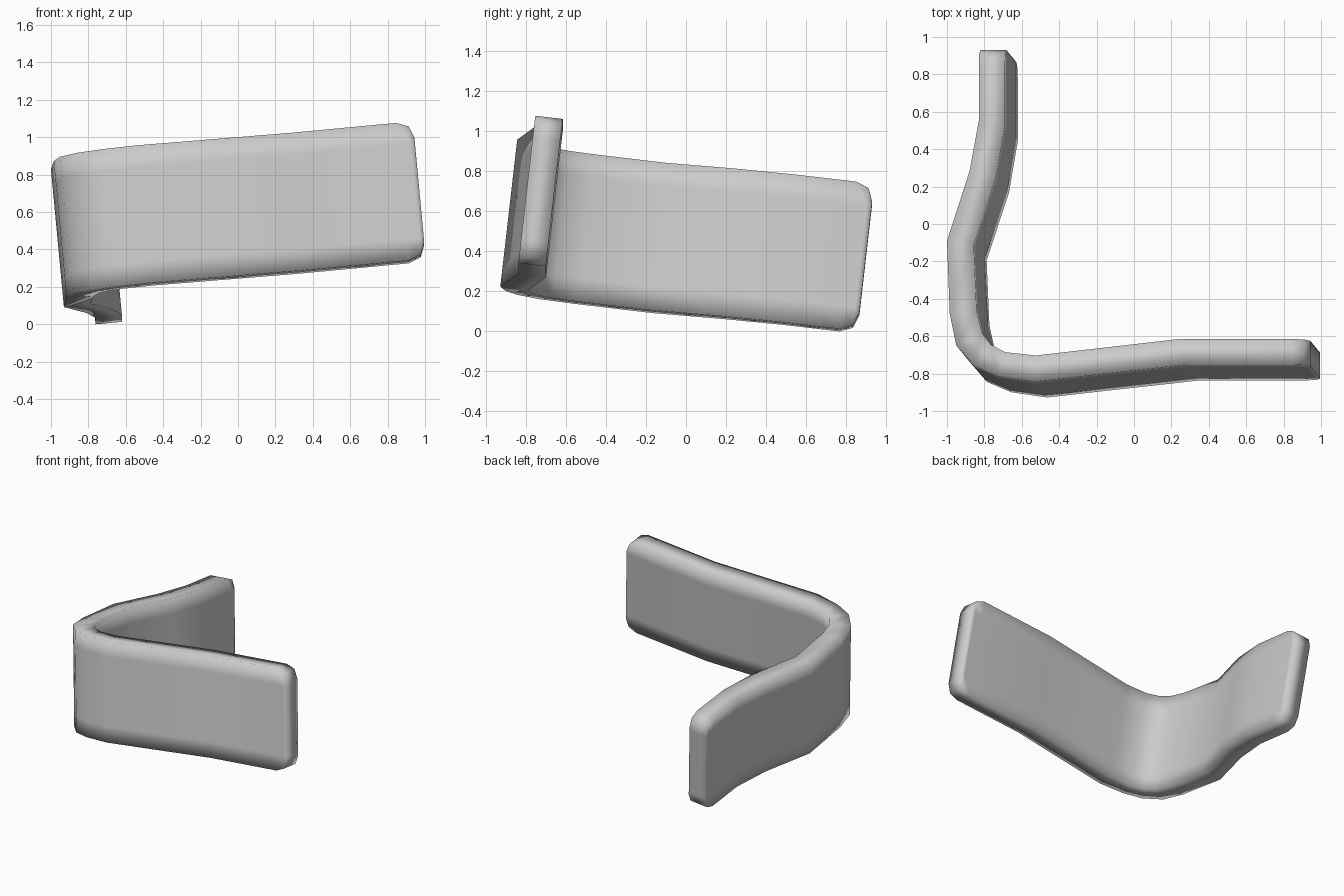
import bpy
import bmesh
from mathutils import Vector

cube = bpy.data.objects.get("Cube")
if cube:
    bpy.data.objects.remove(cube, do_unlink=True)

# Tilt of the band's plane, its height and its rounded end corners
SLOPE_X, SLOPE_Y, TOP = 0.094, -0.115, 0.91
HEIGHT, LOOP = 0.735, 0.115
CORNER = [0.09, 0.025]

# Plan of the top rim: outer and inner point at each station
stations = [
    ((-0.83, 0.94), (-0.69, 0.94)),
    ((-0.83, 0.915), (-0.69, 0.915)),
    ((-0.83, 0.85), (-0.69, 0.85)),
    ((-0.83, 0.55), (-0.69, 0.53)),
    ((-0.88, 0.28), (-0.738, 0.25)),
    ((-1.0, -0.09), (-0.857, -0.11)),
    ((-0.985, -0.48), (-0.842, -0.46)),
    ((-0.95, -0.65), (-0.815, -0.58)),
    ((-0.855, -0.76), (-0.765, -0.645)),
    ((-0.725, -0.815), (-0.69, -0.685)),
    ((-0.535, -0.843), (-0.525, -0.703)),
    ((0.28, -0.752), (0.24, -0.615)),
    ((0.845, -0.752), (0.845, -0.615)),
    ((0.91, -0.752), (0.91, -0.615)),
    ((0.935, -0.752), (0.935, -0.615)),
]


def place(plan, depth):
    """Put a plan point on the tilted rim, then lower it along the band's axis."""
    x, y = plan
    rim = Vector((x, y, SLOPE_X * x + SLOPE_Y * y + TOP))
    return rim + Vector((SLOPE_X, SLOPE_Y, -1)) * depth


# Band body: a closed ring of points at each station, bridged along the path
bm = bmesh.new()
rings = []
for i, (outer, inner) in enumerate(stations):
    from_end = min(i, len(stations) - 1 - i)
    trim = CORNER[from_end] if from_end < len(CORNER) else 0
    depths = [trim, LOOP, HEIGHT - LOOP, HEIGHT - trim]
    ring = [bm.verts.new(place(outer, d)) for d in depths]
    ring += [bm.verts.new(place(inner, d)) for d in reversed(depths)]
    rings.append(ring)

for a, b in zip(rings, rings[1:]):
    for k in range(len(a)):
        n = (k + 1) % len(a)
        bm.faces.new((a[k], a[n], b[n], b[k]))

# End caps
for ring in (rings[0], rings[-1]):
    for k in range(3):
        bm.faces.new((ring[k], ring[k + 1], ring[6 - k], ring[7 - k]))

bmesh.ops.recalc_face_normals(bm, faces=bm.faces)
for face in bm.faces:
    face.smooth = True

mesh = bpy.data.meshes.new("bent_band")
bm.to_mesh(mesh)
bm.free()
band = bpy.data.objects.new("bent_band", mesh)
bpy.context.collection.objects.link(band)

# Plain grey material
grey = bpy.data.materials.new("light_grey")
grey.use_nodes = True
colour = (0.6, 0.6, 0.6, 1)
grey.diffuse_color = colour
grey.node_tree.nodes["Principled BSDF"].inputs["Base Color"].default_value = colour
mesh.materials.append(grey)
